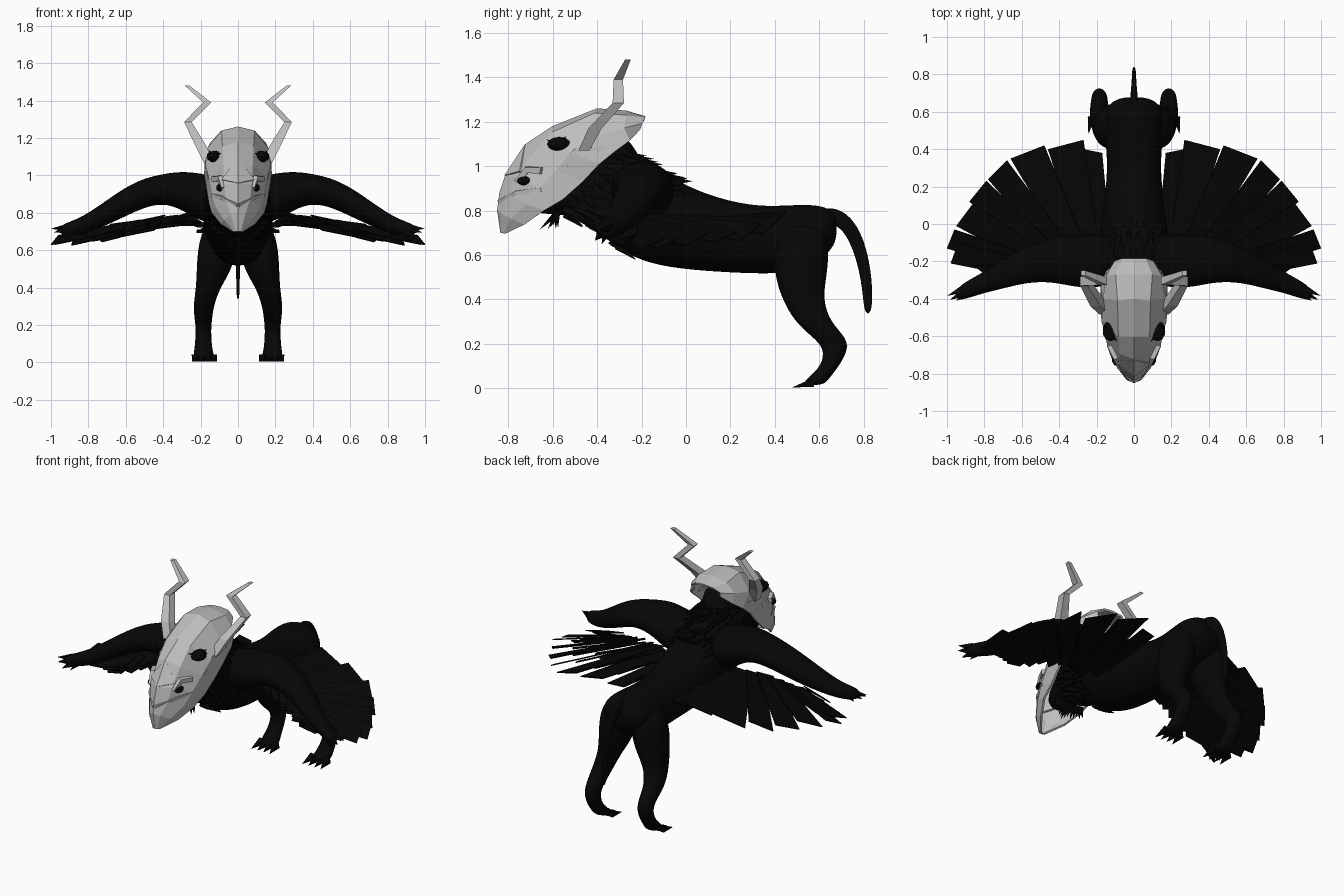
import bpy, bmesh, math, random
from mathutils import Vector

random.seed(4)
old = bpy.data.objects.get("Cube")
if old:
    bpy.data.objects.remove(old, do_unlink=True)


def material(name, value):
    mat = bpy.data.materials.new(name)
    mat.use_nodes = True
    color = (value, value, value, 1)
    mat.diffuse_color = color
    node = mat.node_tree.nodes["Principled BSDF"]
    node.inputs["Base Color"].default_value = color
    node.inputs["Roughness"].default_value = 0.9
    return mat


hide = material("black hide", 0.002)
bone = material("pale bone", 0.52)
X, Y, Z = Vector((1, 0, 0)), Vector((0, 1, 0)), Vector((0, 0, 1))
PLANES = {"x": (Y, Z), "y": (X, Z), "z": (X, Y)}


def finish(bm, name, mat, mirror=False, levels=0, thickness=0, smooth=False):
    """Turn a bmesh into an object with the usual modifiers."""
    bmesh.ops.recalc_face_normals(bm, faces=bm.faces[:])
    mesh = bpy.data.meshes.new(name)
    for face in bm.faces:
        face.smooth = smooth
    bm.to_mesh(mesh)
    bm.free()
    mesh.materials.append(mat)
    obj = bpy.data.objects.new(name, mesh)
    bpy.context.collection.objects.link(obj)
    if levels:
        sub = obj.modifiers.new("Subdivision", "SUBSURF")
        sub.levels = sub.render_levels = levels
    if mirror:
        obj.modifiers.new("Mirror", "MIRROR")
    if thickness:
        solid = obj.modifiers.new("Solidify", "SOLIDIFY")
        solid.thickness = thickness
        solid.offset = 0
    return obj


def loft(name, stations, mat, axis=None, sides=10, **options):
    """Skin rings (x, y, z, radius, radius); axis None follows the path."""
    bm = bmesh.new()
    centers = [Vector(s[:3]) for s in stations]
    rings = []
    for i, s in enumerate(stations):
        if axis:
            u, v = PLANES[axis]
        else:
            t = (centers[min(i + 1, len(centers) - 1)] - centers[max(i - 1, 0)]).normalized()
            u = (X - t * X.dot(t)).normalized()
            v = t.cross(u)
        ring = []
        for k in range(sides):
            a = math.tau * (k + 0.5) / sides
            ring.append(bm.verts.new(centers[i] + u * s[3] * math.cos(a) + v * s[4] * math.sin(a)))
        rings.append(ring)
    for low, high in zip(rings, rings[1:]):
        for k in range(sides):
            n = (k + 1) % sides
            bm.faces.new((low[k], low[n], high[n], high[k]))
    bm.faces.new(rings[0])
    bm.faces.new(rings[-1])
    return finish(bm, name, mat, **options)


def spikes(name, items, mat, mirror=True):
    """Four-sided spikes, each given as base, tip and radius."""
    bm = bmesh.new()
    for base, tip, r in items:
        base, tip = Vector(base), Vector(tip)
        u = (tip - base).orthogonal().normalized()
        v = (tip - base).normalized().cross(u)
        ring = [bm.verts.new(base + d * r) for d in (u, v, -u, -v)]
        point = bm.verts.new(tip)
        for k in range(4):
            bm.faces.new((ring[k], ring[(k + 1) % 4], point))
        bm.faces.new(ring)
    return finish(bm, name, mat, mirror)


def ball(name, center, size, mat, mirror=False):
    bm = bmesh.new()
    bmesh.ops.create_icosphere(bm, subdivisions=2, radius=1)
    for vert in bm.verts:
        vert.co = Vector(center) + Vector([c * s for c, s in zip(vert.co, size)])
    return finish(bm, name, mat, mirror)


# Torso and neck: y, top, bottom, half width
trunk = [(-.73, .88, .79, .06), (-.6, .99, .78, .1), (-.5, 1.06, .77, .135), (-.4, 1.1, .7, .16),
         (-.27, 1.08, .59, .19), (-.12, .985, .54, .2), (.08, .88, .52, .17), (.3, .825, .51, .145),
         (.45, .83, .51, .16), (.57, .835, .55, .17), (.65, .815, .61, .14), (.68, .77, .67, .06)]
loft("torso", [(0, y, (t + b) / 2, w, (t - b) / 2) for y, t, b, w in trunk], hide,
     "y", 12, levels=2, smooth=True)
ball("inner_head", (0, -.42, 1.06), (.13, .2, .1), hide)

# Hind legs and toes
loft("hind_leg", [(.09, .53, .75, .09, .1), (.11, .52, .63, .11, .135), (.125, .517, .5, .102, .123),
                  (.16, .525, .4, .068, .097), (.185, .57, .3, .058, .085), (.185, .64, .235, .05, .08),
                  (.185, .68, .18, .043, .058), (.185, .65, .1, .047, .042), (.185, .6, .05, .055, .052),
                  (.18, .57, .012, .063, .055)], hide, "z", mirror=True, levels=2, smooth=True)
spikes("toe", [((.13 + .033 * k, .57, .024), (.115 + .043 * k, .478, .004), .026)
               for k in range(4)], hide)

# Tail
loft("tail", [(0, .6, .78, .03, .04), (0, .69, .775, .02, .04), (0, .75, .71, .014, .035),
              (0, .793, .6, .012, .03), (0, .818, .46, .01, .025), (0, .82, .33, .009, .018)],
     hide, levels=2, smooth=True)

# Arms with clawed fingers
loft("arm", [(.06, -.2, .86, .14, .13), (.2, -.195, .88, .15, .14), (.3, -.2, .92, .15, .108),
             (.4, -.19, .93, .135, .083), (.5, -.2, .907, .115, .083), (.6, -.225, .86, .1, .083),
             (.72, -.275, .79, .08, .068), (.82, -.32, .735, .057, .053),
             (.9, -.355, .712, .05, .042), (.95, -.375, .705, .03, .03)],
     hide, "x", mirror=True, levels=2, smooth=True)
spikes("finger", [((.92, -.35, .72), (1, -.385, .715), .025), ((.92, -.375, .71), (.985, -.405, .695), .025),
                  ((.9, -.38, .7), (.95, -.41, .665), .025), ((.87, -.36, .7), (.915, -.38, .65), .022)], hide)

# Wing fan: each feather ends in a straight edge between two corners
tips = [(.17, .38, .27, .4), (.27, .45, .46, .4), (.48, .42, .66, .35), (.68, .34, .78, .24),
        (.79, .23, .88, .12), (.86, .11, .95, -.01), (.96, -.03, 1, -.13), (.94, -.1, .98, -.21),
        (.86, -.22, .78, -.28)]


def wing_height(x):
    return .77 - .195 * (x - .3) if x > .3 else .77 - .4 * (.3 - x)


bm = bmesh.new()
for layer, reach in enumerate((1, .76, .52)):
    for i, (ax, ay, bx, by) in enumerate(tips):
        f = i / (len(tips) - 1)
        root = Vector((.17 + .5 * f, -.13 - .12 * f, 0))
        a = root.lerp(Vector((ax, ay, 0)), reach)
        b = root.lerp(Vector((bx, by, 0)), reach)
        side = (b - a).normalized() * .05
        corners = [root - side, root + side, b, a]
        for c, tilt in zip(corners, (.014, -.014, -.02, .02)):
            c.z = wing_height(c.x) + tilt + .014 * (1 - layer) + random.uniform(-.01, .01)
        bm.faces.new([bm.verts.new(c) for c in corners])
finish(bm, "wing_feathers", hide, mirror=True, thickness=.006)

# Shaggy mane, chest and throat tufts; the mane reaches further back on top
tufts = []
for n in range(170):
    a = random.uniform(-math.pi / 2, math.pi / 2)
    y = random.uniform(-.55, -.03 if a > .5 else -.3)
    k = max(j for j in range(len(trunk) - 1) if trunk[j][0] <= y)
    p, q = trunk[k], trunk[k + 1]
    f = (y - p[0]) / (q[0] - p[0])
    top, low, wide = [p[j] + (q[j] - p[j]) * f for j in (1, 2, 3)]
    out = Vector((math.cos(a), 0, math.sin(a)))
    base = Vector((out.x * wide * .93, y, (top + low) / 2 + out.z * (top - low) * .465))
    tufts.append((base, base + out * .03 + Vector((0, .08, -.03)), .022))
for n in range(8):
    tufts.append(((.012 * n, -.58, .79), (.014 * n, -.66 + .012 * n, .715 + .008 * (n % 3)), .018))
spikes("mane", tufts, hide)

# Faceted mask: ridge, brow, cheek and rim point of each row
rows = [((0, -.83, .7), (.012, -.828, .7), (.018, -.82, .7), (.02, -.81, .7)),
        ((0, -.845, .8), (.035, -.83, .79), (.07, -.785, .765), (.085, -.725, .74)),
        ((0, -.835, .88), (.06, -.79, .87), (.115, -.715, .83), (.135, -.64, .8)),
        ((0, -.81, .955), (.07, -.765, .95), (.135, -.66, .9), (.15, -.555, .85)),
        ((0, -.72, 1.095), (.075, -.69, 1.055), (.15, -.58, .985), (.163, -.465, .93)),
        ((0, -.6, 1.175), (.08, -.6, 1.15), (.168, -.52, 1.06), (.175, -.39, 1.01)),
        ((0, -.4, 1.255), (.085, -.41, 1.235), (.16, -.4, 1.14), (.172, -.315, 1.07)),
        ((0, -.27, 1.245), (.095, -.27, 1.225), (.145, -.28, 1.17), (.145, -.255, 1.115)),
        ((0, -.185, 1.22), (.06, -.185, 1.215), (.1, -.2, 1.19), (.09, -.21, 1.165))]
bm = bmesh.new()
grid = [[bm.verts.new(p) for p in row] for row in rows]
for low, high in zip(grid, grid[1:]):
    for k in range(3):
        bm.faces.new((low[k], low[k + 1], high[k + 1], high[k]))
finish(bm, "mask", bone, mirror=True, thickness=.012)

# Raised nose plate
bm = bmesh.new()
bm.faces.new([bm.verts.new(p) for p in ((0, -.72, 1.095), (0, -.812, .955), (.085, -.745, .975))])
finish(bm, "nose_plate", bone, mirror=True, thickness=.015)


def bar(name, points, r):
    loft(name, [(*p, r, r) for p in points], bone, sides=4, mirror=True)


# Raised ridges of the mask
bar("lip_ridge", [(.135, -.65, .895), (.08, -.765, .88), (0, -.84, .84)], .014)
bar("nostril_ridge", [(.075, -.76, .93), (.095, -.715, .985), (.13, -.65, .98)], .02)
bar("cheek_ridge", [(.168, -.36, 1.08), (.167, -.5, 1.07), (.15, -.56, .97)], .012)

# Eyes and nostrils with ragged lashes
ball("eye", (.125, -.572, 1.1), (.044, .055, .032), hide, True)
spikes("eye_lash", [((.13, -.57, 1.1), (.09 + .035 * k, -.63 + .045 * k, 1.12 + .008 * k), .02)
                    for k in range(3)], hide)
ball("nostril", (.09, -.725, .934), (.028, .036, .022), hide, True)

# Zigzag antlers
loft("antler", [(.155, -.46, 1.07, .04, .035), (.205, -.41, 1.17, .04, .042), (.268, -.305, 1.285, .028, .036),
                (.165, -.305, 1.39, .03, .03), (.272, -.262, 1.48, .017, .018)],
     bone, "z", 4, mirror=True)
